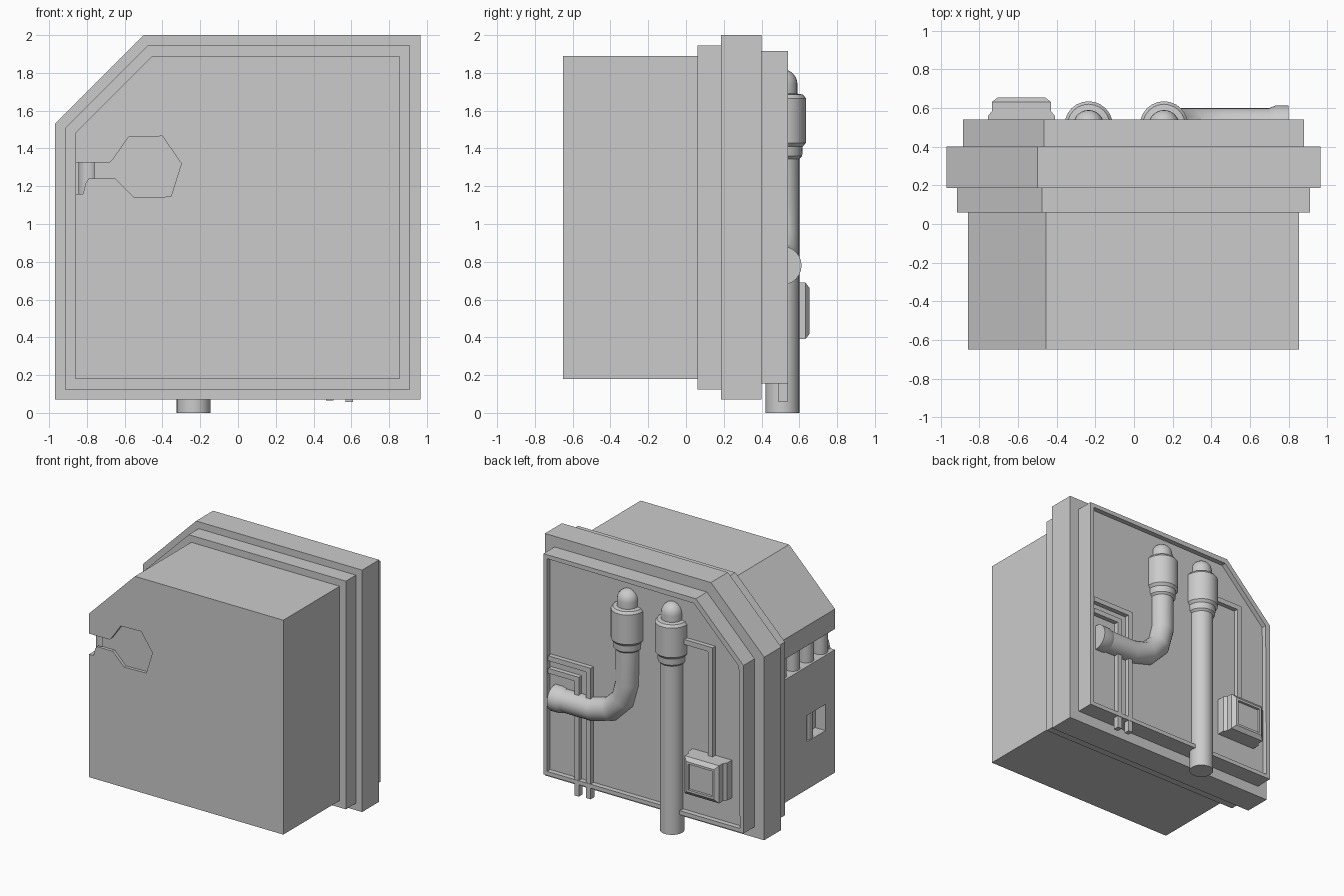
import bpy, bmesh, math
from mathutils import Matrix, Vector

if "Cube" in bpy.data.objects:
    bpy.data.objects.remove(bpy.data.objects["Cube"])


def finish(name, bm, smooth=False):
    bmesh.ops.recalc_face_normals(bm, faces=bm.faces)
    me = bpy.data.meshes.new(name)
    bm.to_mesh(me)
    bm.free()
    ob = bpy.data.objects.new(name, me)
    bpy.context.collection.objects.link(ob)
    if smooth:
        smooth_object(ob)
    return ob


def smooth_object(ob):
    bpy.ops.object.select_all(action='DESELECT')
    ob.select_set(True)
    bpy.context.view_layer.objects.active = ob
    bpy.ops.object.shade_smooth_by_angle(angle=math.radians(28))


def recess(bm, width, depth):
    # frame the rearmost face and push its middle inwards
    face = max(bm.faces, key=lambda f: f.calc_center_median().y)
    bmesh.ops.inset_region(bm, faces=[face], thickness=width)
    new = bmesh.ops.extrude_discrete_faces(bm, faces=[face])['faces'][0]
    bmesh.ops.translate(bm, verts=new.verts, vec=(0, -depth, 0))


def loft(rings):
    bm = bmesh.new()
    loops = [[bm.verts.new(p) for p in ring] for ring in rings]
    n = len(loops[0])
    for a, b in zip(loops, loops[1:]):
        for i in range(n):
            j = (i + 1) % n
            bm.faces.new((a[i], a[j], b[j], b[i]))
    bm.faces.new(loops[0])
    bm.faces.new(loops[-1])
    bmesh.ops.recalc_face_normals(bm, faces=bm.faces)
    return bm


def prism(name, outline, y0, y1, rim=None):
    bm = loft([[(x, y, z) for x, z in outline] for y in (y0, y1)])
    if rim:
        recess(bm, *rim)
    return finish(name, bm)


def plate(name, d, y0, y1, rim=None):
    # clipped square outline, offset inwards by d
    k = d * math.tan(math.pi / 8)
    return prism(name, [(-.97 + d, .07 + d), (.965 - d, .07 + d), (.965 - d, 2 - d),
                        (-.5 + k, 2 - d), (-.97 + d, 1.53 - k)], y0, y1, rim)


def box(name, x0, x1, y0, y1, z0, z1):
    return prism(name, [(x0, z0), (x1, z0), (x1, z1), (x0, z1)], y0, y1)


def lathe(name, profile, matrix, n=24):
    bm = loft([[(r * math.cos(2 * math.pi * i / n), r * math.sin(2 * math.pi * i / n), z)
                for i in range(n)] for r, z in profile])
    bm.transform(matrix)
    return finish(name, bm, True)


def cut(target, cutter):
    cutter.hide_render = True
    mod = target.modifiers.new("cut", 'BOOLEAN')
    mod.operation, mod.solver, mod.object = 'DIFFERENCE', 'EXACT', cutter
    bpy.context.view_layer.objects.active = target
    bpy.ops.object.modifier_apply(modifier=mod.name)
    bpy.data.objects.remove(cutter)


# Housing and stepped flanges
housing = plate("housing", .11, -.65, .07)
plate("inner_flange", .055, .06, .187)
plate("outer_flange", 0, .186, .40)
plate("back_panel", .085, .39, .54, rim=(.045, .04))

# Shallow front pocket, side slot and side window
pocket = [(-.95, 1.325), (-.68, 1.325), (-.66, 1.345), (-.58, 1.46), (-.40, 1.465), (-.30, 1.32),
          (-.355, 1.145), (-.55, 1.14), (-.65, 1.24), (-.79, 1.24), (-.805, 1.22),
          (-.82, 1.16), (-.95, 1.16)]
cut(housing, prism("pocket_cutter", pocket, -.8, -.625))
cut(housing, box("slot_cutter", -.95, -.76, -.63, .05, 1.16, 1.325))
cut(housing, box("window_cutter", -.95, -.77, -.53, -.295, .56, .77))

# Row of rollers in the slot and one in the window
for i in range(4):
    lathe(f"slot_roller_{i + 1}", [(.055, 1.15), (.055, 1.335)],
          Matrix.Translation((-.79, -.565 + i * .175, 0)))
lathe("window_roller", [(.055, .55), (.055, .78)], Matrix.Translation((-.80, -.36, 0)))

# Pipe collars with domed caps
dome = [(.08 * math.cos(a), 1.74 + .08 * math.sin(a))
        for a in [math.radians(15 * k) for k in range(6)]]
collar = [(.09, 1.345), (.105, 1.36), (.108, 1.41), (.125, 1.43), (.125, 1.665),
          (.11, 1.685), (.08, 1.69)] + dome + [(.004, 1.82)]
PY = .51
for name, x in (("straight_pipe_collar", -.235), ("elbow_pipe_collar", .155)):
    lathe(name, collar, Matrix.Translation((x, PY, 0)))

# Straight drain pipe
lathe("straight_pipe", [(.09, 0), (.09, 1.36)], Matrix.Translation((-.235, PY, 0)))

# Elbow pipe, bent in three flat steps
arc = [(.455 - .3 * math.cos(a), 1.08 - .3 * math.sin(a))
       for a in [math.radians(30 * k) for k in range(4)]]
path = [(.155, 1.36)] + arc + [(.78, .78)]
curve = bpy.data.curves.new("elbow_pipe", 'CURVE')
curve.dimensions = '3D'
curve.bevel_depth = .09
curve.bevel_resolution = 10
curve.use_fill_caps = True
spline = curve.splines.new('POLY')
spline.points.add(len(path) - 1)
for p, (x, z) in zip(spline.points, path):
    p.co = (x, PY, z, 1)
elbow = bpy.data.objects.new("elbow_pipe", curve)
bpy.context.collection.objects.link(elbow)
bpy.ops.object.select_all(action='DESELECT')
elbow.select_set(True)
bpy.context.view_layer.objects.active = elbow
bpy.ops.object.convert(target='MESH')
smooth_object(bpy.context.view_layer.objects.active)
lathe("elbow_pipe_end", [(.09, .70), (.102, .73), (.102, .80)],
      Matrix.Translation((0, PY, .78)) @ Matrix.Rotation(math.pi / 2, 4, 'Y'))

# Square conduits on the panel
W = .02
for i, (x, top, low) in enumerate(((.485, 1.09, .065), (.59, .99, .058))):
    outline = [(x - W, low), (x + W, low), (x + W, top - W), (.84, top - W),
               (.84, top + W), (x - W, top + W)]
    prism(f"conduit_{i + 1}", outline, .49, .537)
prism("box_conduit", [(-.25, 1.54 - W), (-.57, 1.54 - W), (-.57, .65), (-.61, .65),
                      (-.61, 1.54 + W), (-.25, 1.54 + W)], .49, .535)

# Junction box with chamfered shoulders and a framed cover
rings = []
for y, dx, dz in ((.49, 0, 0), (.56, 0, 0), (.585, .02, 0), (.632, .02, 0), (.655, .05, .03)):
    x0, x1, z0, z1 = -.755 + dx, -.41 - dx, .39 + dz, .69 - dz
    rings.append([(x0, y, z0), (x1, y, z0), (x1, y, z1), (x0, y, z1)])
bm = loft(rings)
recess(bm, .025, .02)
finish("junction_box", bm)
